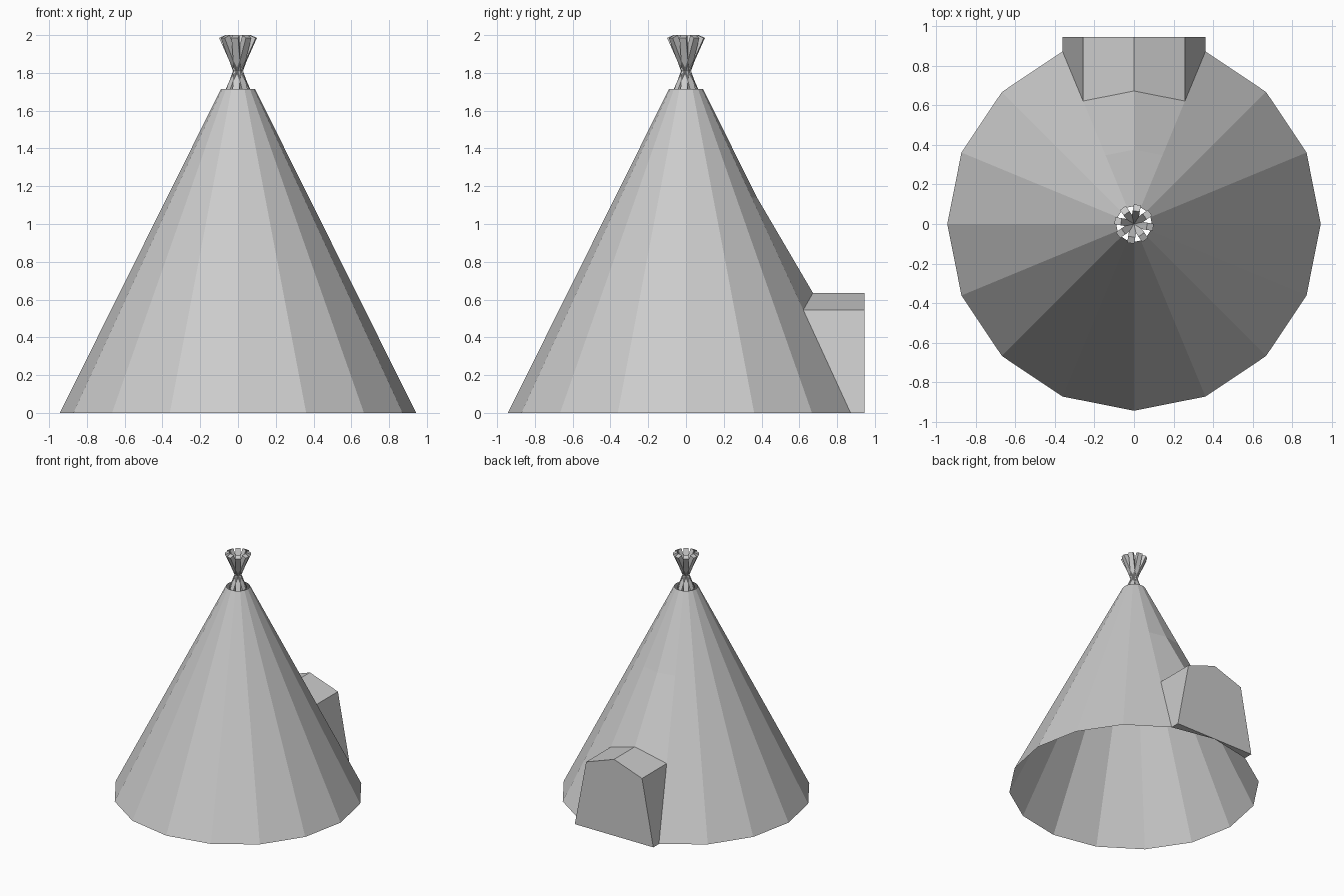
import bpy, bmesh, math
from mathutils import Vector, Matrix

if "Cube" in bpy.data.objects:
    bpy.data.objects.remove(bpy.data.objects["Cube"])

grey = bpy.data.materials.new("light_grey")
grey.use_nodes = True
colour = (0.6, 0.6, 0.6, 1)
grey.diffuse_color = colour
grey.node_tree.nodes["Principled BSDF"].inputs["Base Color"].default_value = colour

SIDES, HEIGHT, BASE_R, TOP_R = 16, 1.715, 0.943, 0.09
BACK = SIDES // 4          # index of the corner facing +y
BEND, EAVE = 1.14, 0.545   # heights of the fold and the porch eaves
RIDGE = Vector((0, 0.672, 0.635))
PORCH_Y = 0.945


def finish(bm, name):
    bmesh.ops.remove_doubles(bm, verts=bm.verts, dist=0.0005)
    mesh = bpy.data.meshes.new(name)
    bm.to_mesh(mesh)
    bm.free()
    mesh.materials.append(grey)
    obj = bpy.data.objects.new(name, mesh)
    bpy.context.collection.objects.link(obj)
    return obj


def wall(i, z):
    """Point on corner i of the tent wall at height z."""
    a = 2 * math.pi * i / SIDES
    r = BASE_R + (TOP_R - BASE_R) * z / HEIGHT
    return Vector((r * math.cos(a), r * math.sin(a), z))


def face(bm, *points):
    return bm.faces.new([bm.verts.new(p) for p in points])


def forward(p):
    """Push a doorway point out to the flat porch front."""
    x = p.x
    return Vector((x, PORCH_Y, p.z))


# Tent cover: open cone, with the two back panels folded out over the porch
bm = bmesh.new()
for i in range(SIDES):
    j = i + 1
    if i in (BACK - 1, BACK):
        face(bm, wall(i, BEND), wall(j, BEND), wall(j, HEIGHT), wall(i, HEIGHT))
        low = [RIDGE if k == BACK else wall(k, EAVE) for k in (i, j)]
        face(bm, low[0], low[1], wall(j, BEND), wall(i, BEND))
    else:
        face(bm, wall(i, 0), wall(j, 0), wall(j, HEIGHT), wall(i, HEIGHT))
finish(bm, "tent_cover")

# Porch: the doorway outline pushed straight back, closed by a flat front
outline = [wall(BACK - 1, 0), wall(BACK - 1, EAVE), RIDGE,
           wall(BACK + 1, EAVE), wall(BACK + 1, 0), wall(BACK, 0)]
bm = bmesh.new()
for a, b in zip(outline, outline[1:] + outline[:1]):
    face(bm, a, b, forward(b), forward(a))
face(bm, *[forward(p) for p in reversed(outline)])
bmesh.ops.recalc_face_normals(bm, faces=bm.faces)
finish(bm, "porch")

# Poles: square sticks crossing on the axis above the cover
POLES, CROSS_Z, WIDTH = 8, 1.81, 0.036
tilt = math.atan(0.45)
low, high = -0.125, 0.2
for k in range(POLES):
    bm = bmesh.new()
    bmesh.ops.create_cube(bm, size=1)
    place = (Matrix.Translation((0, 0, CROSS_Z))
             @ Matrix.Rotation(math.radians(35) + 2 * math.pi * k / POLES, 4, "Z")
             @ Matrix.Rotation(tilt, 4, "Y")
             @ Matrix.Translation((0, 0, (low + high) / 2))
             @ Matrix.Diagonal((WIDTH, WIDTH, high - low, 1)))
    bm.transform(place)
    finish(bm, f"pole_{k + 1}")
